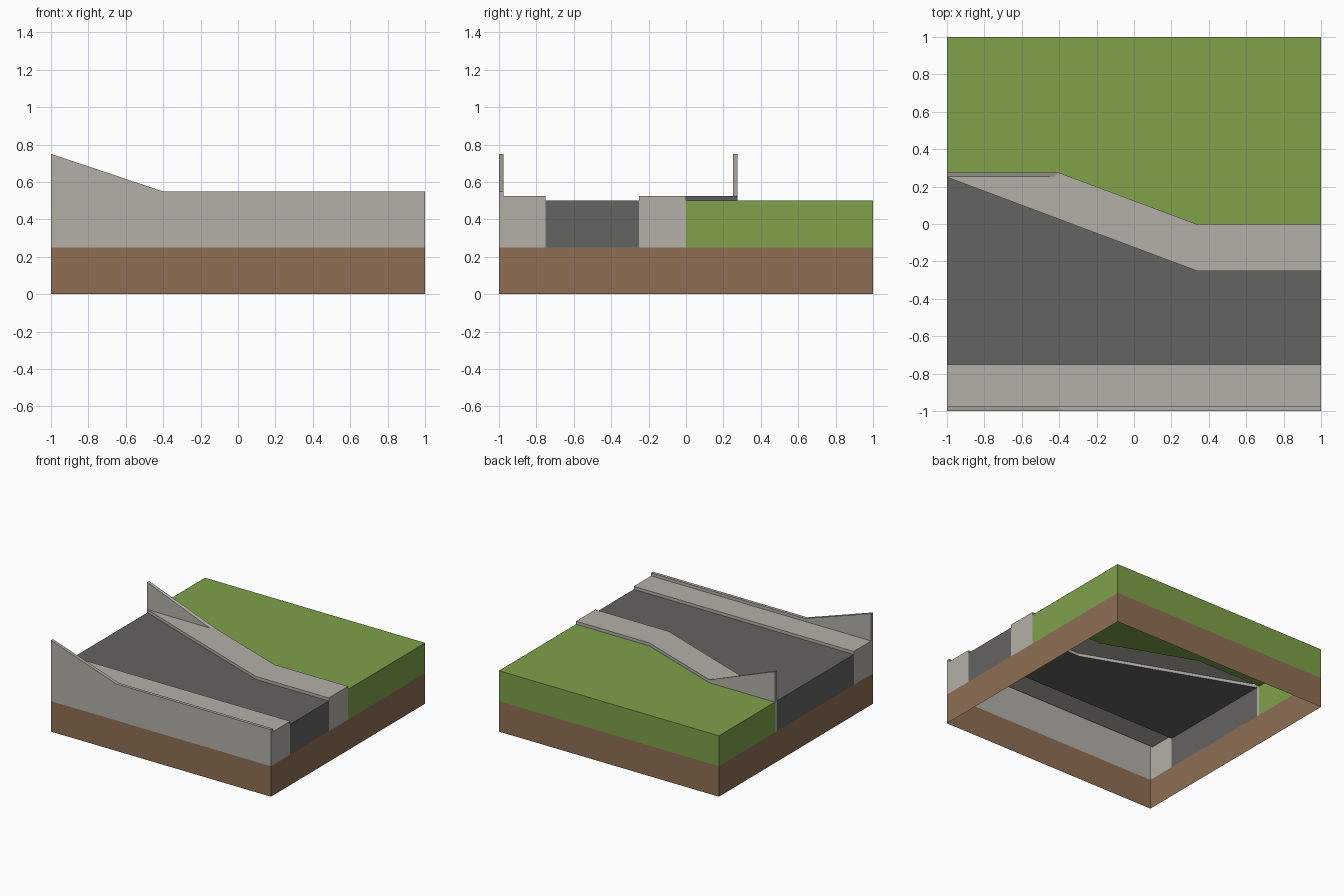
import bpy, bmesh

if "Cube" in bpy.data.objects:
    bpy.data.objects.remove(bpy.data.objects["Cube"])

def material(name, rgb):
    lin = [((c / 255 + 0.055) / 1.055) ** 2.4 for c in rgb]
    m = bpy.data.materials.new(name)
    m.diffuse_color = (*lin, 1)
    m.use_nodes = True
    m.node_tree.nodes["Principled BSDF"].inputs["Base Color"].default_value = m.diffuse_color
    return m

DIRT = material("dirt brown", (142, 111, 84))
GRASS = material("grass green", (126, 161, 74))
ASPHALT = material("asphalt grey", (100, 99, 97))
CONCRETE = material("concrete grey", (179, 176, 168))

GROUND, SKIRT, KERB = 0.5, 0.25, 0.525

def make(name, faces, mat):
    bm = bmesh.new()
    for f in faces:
        bm.faces.new([bm.verts.new(p) for p in f])
    bmesh.ops.remove_doubles(bm, verts=bm.verts, dist=1e-5)
    mesh = bpy.data.meshes.new(name)
    bm.to_mesh(mesh)
    bm.free()
    mesh.materials.append(mat)
    bpy.context.collection.objects.link(bpy.data.objects.new(name, mesh))

def on_border(a, b):
    return any(a[i] == b[i] and abs(a[i]) == 1 for i in (0, 1))

def slab(name, outline, top, mat, bottom=SKIRT, kerb_edges=()):
    """Open-bottomed slab: counter-clockwise top, skirt on tile border, kerb faces on listed edges."""
    faces = [[(x, y, top) for x, y in outline]]
    for i, a in enumerate(outline):
        b = outline[(i + 1) % len(outline)]
        low = bottom if on_border(a, b) else GROUND if i in kerb_edges else None
        if low is not None:
            faces.append([(*a, top), (*a, low), (*b, low), (*b, top)])
    make(name, faces, mat)

def parapet(name, outer, inner, y_out, y_in, outer_low):
    """Thin wall with a sloped top; outer and inner are (x, z) lines of the top edge."""
    faces = []
    for i in range(len(outer) - 1):
        (xa, za), (xb, zb) = outer[i:i + 2]
        (ua, wa), (ub, wb) = inner[i:i + 2]
        faces.append([(xa, y_out, outer_low), (xb, y_out, outer_low), (xb, y_out, zb), (xa, y_out, za)])
        face = [(ua, y_in, KERB), (ua, y_in, wa), (ub, y_in, wb)]
        if wb > KERB:
            face.append((ub, y_in, KERB))
        faces.append(face)
        faces.append([(xa, y_out, za), (xb, y_out, zb), (ub, y_in, wb), (ua, y_in, wa)])
    # end caps on the tile border
    for x, z in outer:
        if abs(x) == 1:
            cap = [(x, y_out, SKIRT), (x, y_out, z), (x, y_in, z), (x, y_in, SKIRT)]
            faces.append(cap if x < 0 else cap[::-1])
    if y_out > y_in:  # mirrored wall: flip winding to keep normals outward
        faces = [f[::-1] for f in faces]
    make(name, faces, mat=CONCRETE)

# dirt skirt around the tile, open above and below
ring = [(-1, -1), (1, -1), (1, 1), (-1, 1)]
make("dirt_skirt", [[(*a, 0), (*b, 0), (*b, SKIRT), (*a, SKIRT)]
                    for a, b in zip(ring, ring[1:] + ring[:1])], DIRT)

# road that widens towards the left
slab("road", [(-1, -0.75), (1, -0.75), (1, -0.25), (0.333, -0.25), (-1, 0.25)], GROUND, ASPHALT)

# grass behind the road
slab("grass", [(1, 0), (1, 1), (-1, 1), (-1, 0.275), (-0.403, 0.275), (0.333, 0)], GROUND, GRASS)

# pavements
slab("front_pavement", [(-1, -0.975), (1, -0.975), (1, -0.75), (-1, -0.75)],
     KERB, CONCRETE, kerb_edges=(2,))
slab("back_pavement", [(1, -0.25), (1, 0), (0.333, 0), (-0.403, 0.275), (-0.43, 0.25),
                       (-1, 0.25), (0.333, -0.25)],
     KERB, CONCRETE, kerb_edges=(1, 2, 5, 6))

# parapet walls
front_top = [(-1, 0.75), (-0.403, 0.55), (1, 0.55)]
parapet("front_parapet", front_top, front_top, -1, -0.975, SKIRT)
parapet("back_parapet", [(-1, 0.75), (-0.403, KERB)], [(-1, 0.75), (-0.43, KERB)],
        0.275, 0.25, GROUND)
